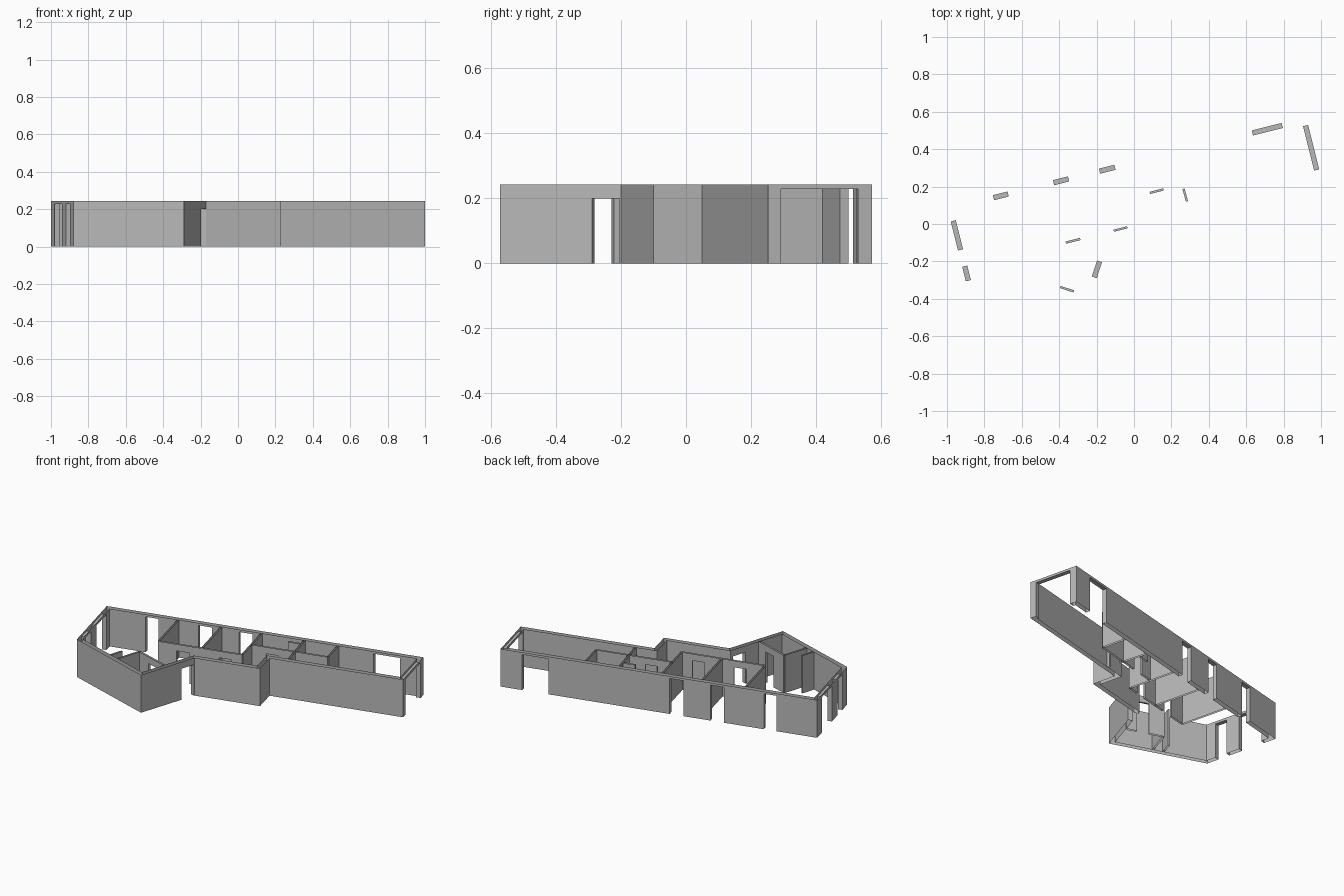
import bpy, bmesh
from mathutils import Vector

cube = bpy.data.objects.get("Cube")
if cube:
    bpy.data.objects.remove(cube, do_unlink=True)

HEIGHT = 0.243
OUTER_T = 0.028
INNER_T = 0.012

plaster = bpy.data.materials.new("plaster_grey")
plaster.use_nodes = True
GREY = (0.48, 0.48, 0.48, 1)
plaster.diffuse_color = GREY
plaster.node_tree.nodes["Principled BSDF"].inputs["Base Color"].default_value = GREY


def right_of(d):
    return Vector((d.y, -d.x))


def quad(bm, p, q, z0, z1, flip=False):
    """Upright face from p to q, facing the right-hand side of p to q."""
    if (q - p).length < 0.001:
        return
    if flip:
        p, q = q, p
    bm.faces.new([bm.verts.new((a.x, a.y, z))
                  for a, z in ((p, z0), (q, z0), (q, z1), (p, z1))])


def wall(name, left, right, doors=(), ends=False):
    """Hollow wall between a left and a right line, open at top and bottom.
    Doors are (x, y, width, height), placed by projection onto the wall."""
    bm = bmesh.new()
    d = (left[1] - left[0]).normalized()
    spans = []
    for x, y, w, h in doors:
        s = Vector((x, y)).dot(d)
        spans.append((s - w / 2, s + w / 2, h))
    spans.sort()

    def at(line, s):
        return line[0] + d * (s - line[0].dot(d))

    for line, flip in ((left, True), (right, False)):
        cursor = line[0]
        for s0, s1, h in spans:
            quad(bm, cursor, at(line, s0), 0, HEIGHT, flip)
            quad(bm, at(line, s0), at(line, s1), h, HEIGHT, flip)
            cursor = at(line, s1)
        quad(bm, cursor, line[1], 0, HEIGHT, flip)

    # Door jambs and soffits
    for s0, s1, h in spans:
        l0, l1, r0, r1 = at(left, s0), at(left, s1), at(right, s0), at(right, s1)
        quad(bm, r0, l0, 0, h)
        quad(bm, l1, r1, 0, h)
        bm.faces.new([bm.verts.new((p.x, p.y, h)) for p in (l0, l1, r1, r0)])
    if ends:
        quad(bm, left[0], right[0], 0, HEIGHT)
        quad(bm, right[1], left[1], 0, HEIGHT)

    bmesh.ops.remove_doubles(bm, verts=bm.verts, dist=0.0001)
    mesh = bpy.data.meshes.new(name)
    bm.to_mesh(mesh)
    bm.free()
    mesh.materials.append(plaster)
    bpy.context.collection.objects.link(bpy.data.objects.new(name, mesh))


def partition(name, a, b, doors=()):
    a, b = Vector(a), Vector(b)
    n = right_of((b - a).normalized()) * INNER_T / 2
    wall(name, (a - n, b - n), (a + n, b + n), doors, ends=True)


# Outer walls: clockwise outline, mitred inwards
outline = [Vector(p) for p in (
    (0.92, 0.573), (1.0, 0.253), (0.19, 0.05), (0.2265, -0.1),
    (-0.17, -0.2), (-0.29, -0.573), (-0.88, -0.383), (-1.0, 0.093))]
count = len(outline)
inset = []
for i, p in enumerate(outline):
    n0 = right_of((p - outline[i - 1]).normalized())
    n1 = right_of((outline[(i + 1) % count] - p).normalized())
    inset.append(p + (n0 + n1) * OUTER_T / (1 + n0.dot(n1)))

TALL, LOW = 0.228, 0.2
outer_doors = {
    "right_end_wall": [(0.945, 0.407, 0.245, TALL)],
    "wing_front_wall": [],
    "step_wall": [],
    "middle_front_wall": [],
    "entrance_wall": [(-0.188, -0.246, 0.09, LOW)],
    "angled_front_wall": [],
    "left_end_wall": [(-0.945, -0.06, 0.16, TALL), (-0.895, -0.264, 0.08, TALL)],
    "back_wall": [(-0.713, 0.155, 0.08, TALL), (-0.391, 0.235, 0.083, TALL),
                  (-0.145, 0.3, 0.085, TALL), (0.712, 0.51, 0.165, TALL)],
}
for i, (name, doors) in enumerate(outer_doors.items()):
    j = (i + 1) % count
    wall(name, (outline[i], outline[j]), (inset[i], inset[j]), doors)

# Cross partitions of the long wing
partition("bedroom_partition_left", (-0.551, 0.177), (-0.475, -0.127))
partition("bedroom_partition_middle", (-0.289, 0.242), (-0.213, -0.062))
partition("bedroom_partition_right", (-0.045, 0.303), (0.031, -0.001))
partition("hall_partition", (0.215, 0.368), (0.288, 0.104),
          [(0.275, 0.155, 0.07, LOW)])
partition("store_partition", (0.419, 0.419), (0.457, 0.262))

# Lengthwise partitions
partition("corridor_partition", (-0.475, -0.127), (0.031, -0.001),
          [(-0.326, -0.09, 0.08, LOW), (-0.072, -0.028, 0.075, LOW)])
partition("bathroom_partition", (-0.004, 0.144), (0.457, 0.26),
          [(0.121, 0.176, 0.075, LOW)])
partition("shower_stub", (0.15, 0.3), (0.222, 0.318))

# Small room in the angled wing
partition("washroom_partition", (-0.485, -0.308), (-0.257, -0.381),
          [(-0.358, -0.347, 0.077, LOW)])
partition("washroom_side", (-0.485, -0.308), (-0.534, -0.465))
partition("closet_stub", (-0.572, -0.364), (-0.597, -0.445))
